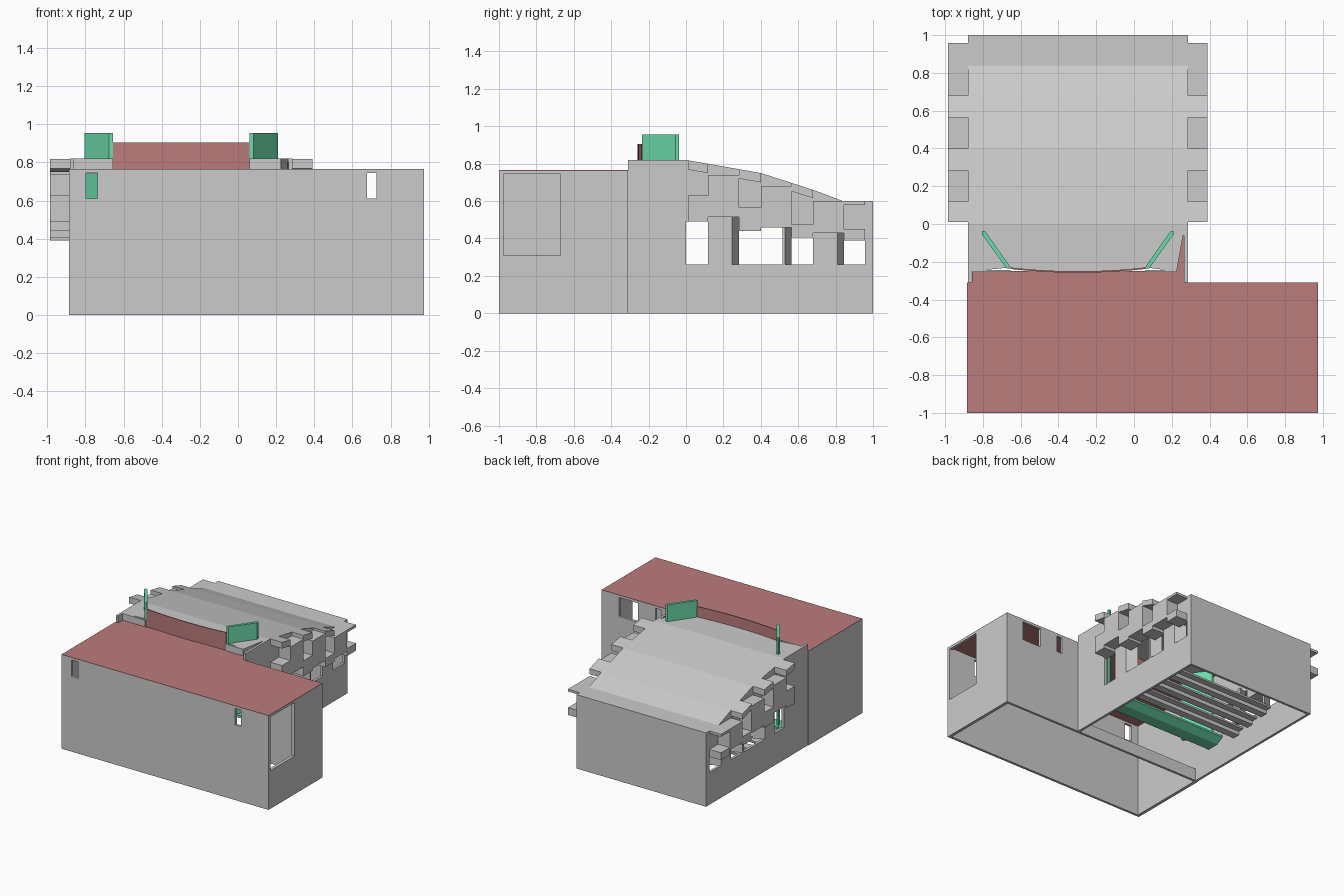
import bpy
from mathutils import Matrix

if "Cube" in bpy.data.objects:
    bpy.data.objects.remove(bpy.data.objects["Cube"])

def material(name, rgb):
    m = bpy.data.materials.new(name)
    m.diffuse_color = (*rgb, 1)
    m.use_nodes = True
    m.node_tree.nodes["Principled BSDF"].inputs["Base Color"].default_value = m.diffuse_color
    return m

RED = material("red_roofing", (0.5, 0.2, 0.2))
GREEN = material("green_panel", (0.15, 0.7, 0.4))
AXES = {
    'X': Matrix(((0, 0, 1, 0), (1, 0, 0, 0), (0, 1, 0, 0), (0, 0, 0, 1))),
    'Y': Matrix(((1, 0, 0, 0), (0, 0, -1, 0), (0, 1, 0, 0), (0, 0, 0, 1))),
    'Z': Matrix.Identity(4),
}

def plate(name, axis, lo, hi, loops, mat=None):
    """Extrude an outline (first loop) with holes (other loops) along an axis."""
    cu = bpy.data.curves.new(name, 'CURVE')
    cu.dimensions = '2D'
    cu.fill_mode = 'BOTH'
    cu.extrude = (hi - lo) / 2
    for pts in loops:
        s = cu.splines.new('POLY')
        s.points.add(len(pts) - 1)
        for p, (u, v) in zip(s.points, pts):
            p.co = (u, v, 0, 1)
        s.use_cyclic_u = True
    tmp = bpy.data.objects.new(name, cu)
    bpy.context.collection.objects.link(tmp)
    dg = bpy.context.evaluated_depsgraph_get()
    me = bpy.data.meshes.new_from_object(tmp.evaluated_get(dg))
    bpy.data.objects.remove(tmp)
    mid = (lo + hi) / 2
    shift = {'X': (mid, 0, 0), 'Y': (0, mid, 0), 'Z': (0, 0, mid)}[axis]
    me.transform(Matrix.Translation(shift) @ AXES[axis])
    me.materials.clear()
    if mat:
        me.materials.append(mat)
    for p in me.polygons:
        p.use_smooth = False
    ob = bpy.data.objects.new(name, me)
    bpy.context.collection.objects.link(ob)
    return ob

def rect(u0, u1, v0, v1):
    return [(u0, v0), (u1, v0), (u1, v1), (u0, v1)]

def box(name, x, y, z, mat=None):
    return plate(name, 'Z', *z, [rect(*x, *y)], mat)

def mirror(pts):
    """Reflect plan points about the hall's centre line."""
    return [(-.595 - x, y) for x, y in pts]

def both_sides(x0, x1):
    """Span on the right of the hall and its mirror image on the left."""
    return (("right", x0, x1), ("left", -0.595 - x1, -0.595 - x0))

ROOF = [(0, .82), (.4, .75), (.68, .66), (.84, .6), (1, .6)]

def roof_z(y):
    for (a, za), (b, zb) in zip(ROOF, ROOF[1:]):
        if y <= b:
            return za + (zb - za) * (y - a) / (b - a)

T = .02
# Stage house walls, open underneath
plate("stage_front_wall", 'Y', -1, -1 + T,
      [rect(-.885, .975, 0, .764), rect(-.797, -.737, .61, .745), rect(.675, .727, .61, .745)])
plate("stage_right_wall", 'X', .95, .975,
      [rect(-1 + T, -.31, 0, .764), rect(-.975, -.67, .31, .745)])
box("stage_left_wall", (-.885, -.86), (-1 + T, -.31), (0, .764))
plate("stage_back_wall", 'Y', -.33, -.31,
      [rect(.265, .95, 0, .764), rect(.65, .82, .59, .745), rect(.44, .49, .61, .745)])
box("stage_front_sill", (-.86, .265), (-.33, -.31), (0, .1))

# Red roof with the narrow wedge beside the hall wall
plate("stage_roof", 'Z', .762, .766,
      [[(-.885, -1), (.975, -1), (.975, -.31), (.265, -.31), (.265, -.05), (.25, -.05),
        (.215, -.25), (-.858, -.25), (-.858, -.31), (-.885, -.31)]], RED)

# Hall side walls with a long window strip stepping down
strip = [(0, .26), (.957, .26), (.957, .39), (.845, .39), (.845, .43), (.68, .43),
         (.68, .405), (.563, .405), (.563, .46), (.4, .46), (.4, .44), (.284, .44),
         (.284, .515), (.118, .515), (.118, .49), (0, .49)]
wall = [(-.31, 0), (1, 0)] + [(y, z - T) for y, z in ROOF[::-1]] + [(0, .82), (-.31, .82)]
for side, x0, x1 in both_sides(.265, .285):
    plate(f"hall_wall_{side}", 'X', x0, x1, [wall, strip])
box("hall_back_wall", (-.86, .265), (.98, 1), (0, .59))

# Red curved screen across the front of the hall roof
arc = [(-.2975 + .3575 * t / 6, -.258 + .02 * (t / 6) ** 2) for t in range(-6, 7)]
inner = [(x, y + .008) for x, y in arc]
plate("curved_screen", 'Z', .74, .905, [arc + inner[::-1]], RED)

# Hall roof: flat front part, its fascias, and folded sloping part
plate("hall_flat_roof", 'Z', .80, .82,
      [[(-.86, -.25)] + inner + [(.225, -.25), (.26, -.06), (.265, -.06),
                                 (.265, 0), (-.86, 0)]])
box("fascia_left", (-.86, -.655), (-.255, -.243), (.74, .82))
box("fascia_right", (.06, .225), (-.255, -.243), (.74, .82))
plate("fascia_wedge", 'Z', .74, .82,
      [[(.225, -.255), (.26, -.06), (.25, -.06), (.215, -.25)]])
plate("hall_sloping_roof", 'X', -.88, .285,
      [ROOF + [(y, z - T) for y, z in ROOF[::-1]]])

# Checkered concrete boxes and roof tabs along both sides
tabs = [(.01, .118, .49, .63, .05), (.284, .40, .44, .565, .05),
        (.563, .68, .405, .475, .045), (.845, .957, .39, .45, .02)]
blocks = [(.118, .284, .515, .74), (.40, .563, .46, .68), (.68, .845, .43, .60)]
for side, x0, x1 in both_sides(.285, .39):
    for i, (y0, y1, z0, z1, t) in enumerate(tabs):
        a, b = roof_z(y0), roof_z(y1)
        plate(f"roof_tab_{side}_{i}", 'X', x0, x1,
              [[(y0, a), (y1, b), (y1, b - t), (y0, a - t)]])
        box(f"lower_box_{side}_{i}", (x0, x1), (y0, y1), (z0, z1))
    for i, (y0, y1, z0, z1) in enumerate(blocks):
        box(f"upper_box_{side}_{i}", (x0, x1), (y0, y1), (z0, z1))

# Splayed piers between the windows
piers = [(.118, .245, .284, .515), (.515, .53, .563, .46), (.68, .81, .845, .43)]
for i, (y0, y1, y2, top) in enumerate(piers):
    plan = [(.285, y0), (.285, y1), (.20, y2), (.20, y2 - .02), (.262, y0)]
    plate(f"window_pier_right_{i}", 'Z', .26, top, [plan])
    plate(f"window_pier_left_{i}", 'Z', .26, top, [mirror(plan)])

# Stepped seating beams across the hall
for i, y in enumerate((.18, .34, .50)):
    z = .17 + .02 * i
    plate(f"seating_beam_{i}", 'X', -.86, .265,
          [[(y - .05, z), (y + .01, z), (y + .01, z + .03), (y + .06, z + .03),
            (y + .06, z + .045), (y - .005, z + .045), (y - .005, z + .015), (y - .05, z + .015)]])

# Green angled side panels rising through the roof
fin = [(.188, -.045), (.195, -.038), (.21, -.038), (.21, -.055),
       (.08, -.235), (.06, -.235), (.065, -.22)]
plate("side_panel_right", 'Z', .24, .955, [fin], GREEN)
plate("side_panel_left", 'Z', .24, .955, [mirror(fin)], GREEN)
# Green sloping stage apron
plate("stage_apron", 'X', -.86, .265,
      [[(-.06, .20), (.0, .235), (.0, .25), (-.06, .22), (-.16, .22), (-.16, .20)]], GREEN)
